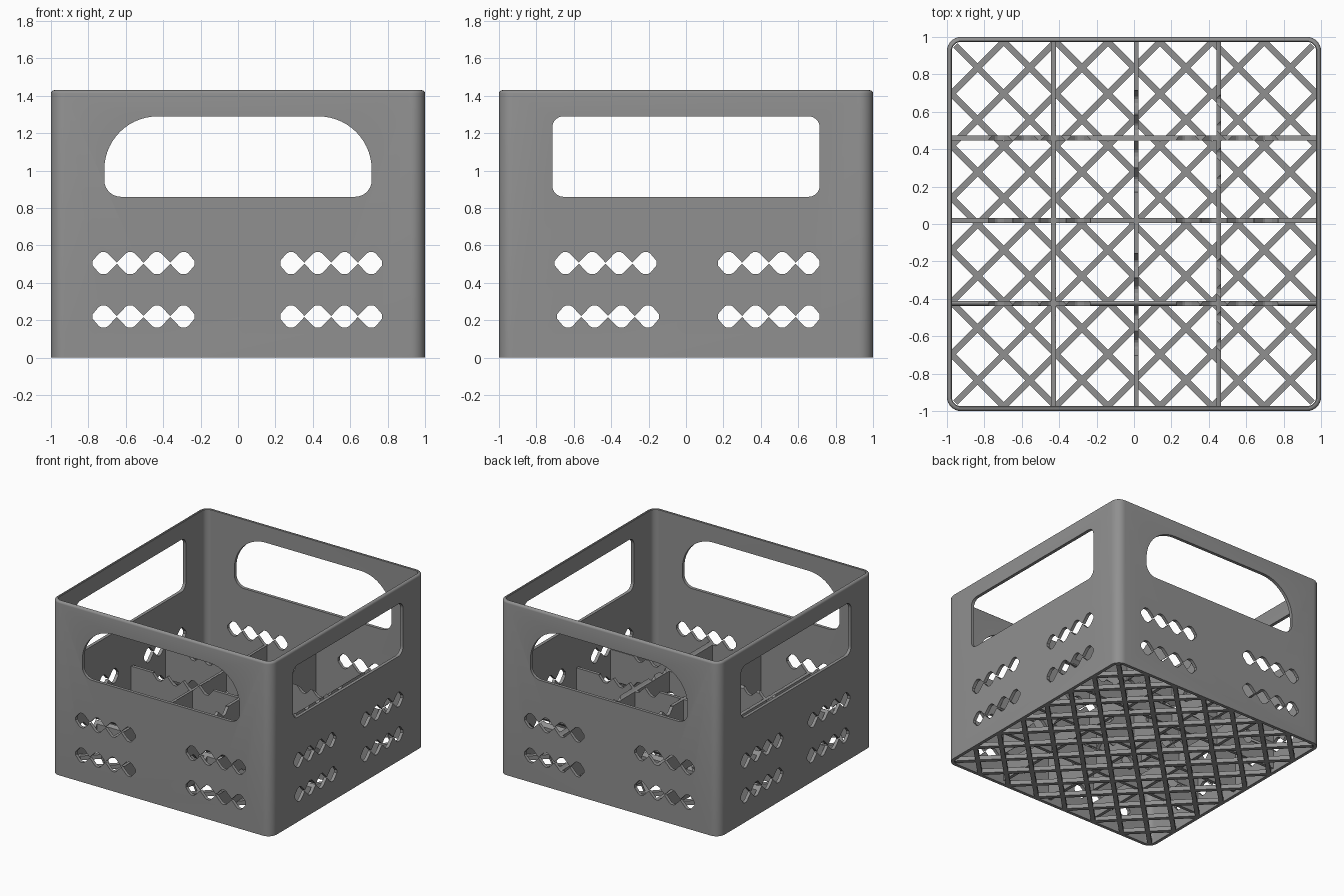
import bpy, bmesh, math
from mathutils import Matrix

if "Cube" in bpy.data.objects:
    bpy.data.objects.remove(bpy.data.objects["Cube"])

HEIGHT, WALL, RADIUS = 1.43, 0.026, 0.075

grey = bpy.data.materials.new("grey_plastic")
grey.diffuse_color = (0.28, 0.28, 0.28, 1)
grey.use_nodes = True
grey.node_tree.nodes["Principled BSDF"].inputs["Base Color"].default_value = grey.diffuse_color


def finish(bm, name):
    bmesh.ops.recalc_face_normals(bm, faces=bm.faces)
    mesh = bpy.data.meshes.new(name)
    bm.to_mesh(mesh)
    bm.free()
    mesh.materials.append(grey)
    obj = bpy.data.objects.new(name, mesh)
    bpy.context.collection.objects.link(obj)
    return obj


def rounded_rect(half_w, bottom, top, r_bottom, r_top, steps=10):
    """Counter-clockwise rounded rectangle, centred on the first axis."""
    pts = []
    corners = [(half_w, top, r_top, 0), (-half_w, top, r_top, 90),
               (-half_w, bottom, r_bottom, 180), (half_w, bottom, r_bottom, 270)]
    for u, v, r, start in corners:
        cu = u - math.copysign(r, u)
        cv = v - r if v == top else v + r
        for i in range(steps + 1):
            a = math.radians(start + 90 * i / steps)
            pts.append((cu + r * math.cos(a), cv + r * math.sin(a)))
    return pts


def diamond_row(cu, cv):
    """Outline of four blunt diamonds joined by narrow necks."""
    upper = [(-0.272, 0.012), (-0.264, 0.022)]
    for i in range(4):
        c = (i - 1.5) * 0.143
        upper += [(c - 0.024, 0.052), (c - 0.011, 0.059),
                  (c + 0.011, 0.059), (c + 0.024, 0.052)]
        if i < 3:
            upper.append((c + 0.0715, 0.003))
    upper += [(0.264, 0.022), (0.272, 0.012)]
    outline = upper + [(u, -v) for u, v in reversed(upper)]
    return [(cu + u, cv + v) for u, v in outline]


def cutter(name, outlines, along_x):
    bm = bmesh.new()
    for pts in outlines:
        ends = [[bm.verts.new((d, u, v) if along_x else (u, d, v)) for u, v in pts]
                for d in (-1.5, 1.5)]
        n = len(pts)
        bm.faces.new(ends[0])
        bm.faces.new(ends[1])
        for i in range(n):
            j = (i + 1) % n
            bm.faces.new((ends[0][i], ends[0][j], ends[1][j], ends[1][i]))
    obj = finish(bm, name)
    obj.hide_render = True
    return obj


def cut(obj, cutters):
    for c in cutters:
        mod = obj.modifiers.new("cut", 'BOOLEAN')
        mod.operation, mod.solver, mod.object = 'DIFFERENCE', 'EXACT', c
    bpy.context.view_layer.update()
    deps = bpy.context.evaluated_depsgraph_get()
    mesh = bpy.data.meshes.new_from_object(obj.evaluated_get(deps))
    obj.modifiers.clear()
    obj.data = mesh


def add_box(bm, size, location, angle=0):
    m = (Matrix.Translation(location) @ Matrix.Rotation(angle, 4, 'Z')
         @ Matrix.Diagonal((*size, 1)))
    bmesh.ops.create_cube(bm, size=1, matrix=m)


# Wall shell: rounded square rings lofted round a closed wall section
section = [(0, 0), (0, HEIGHT - 0.018)]
section += [(0.018 * (1 - math.cos(a)), HEIGHT - 0.018 * (1 - math.sin(a)))
            for a in (math.radians(d) for d in (22.5, 45, 67.5, 90))]
section += [(WALL - 0.004, HEIGHT), (WALL, HEIGHT - 0.004), (WALL, 0)]
bm = bmesh.new()
rings = []
for inset, z in section:
    h, r = 1 - inset, RADIUS - inset
    rings.append([bm.verts.new((x, y, z)) for x, y in rounded_rect(h, -h, h, r, r, 8)])
for k, ring in enumerate(rings):
    nxt = rings[(k + 1) % len(rings)]
    for i in range(len(ring)):
        j = (i + 1) % len(ring)
        bm.faces.new((ring[i], ring[j], nxt[j], nxt[i]))
crate_walls = finish(bm, "crate_walls")

# Cutters: handles and rows of vent holes running right through the crate
front_cutter = cutter(
    "front_back_cutter",
    [rounded_rect(0.715, 0.86, 1.29, 0.09, 0.285, 14)]
    + [diamond_row(u, v) for u in (-0.505, 0.498) for v in (0.22, 0.505)], False)
side_cutter = cutter(
    "side_cutter",
    [rounded_rect(0.715, 0.86, 1.29, 0.06, 0.06, 8),
     diamond_row(-0.43, 0.505), diamond_row(-0.417, 0.22),
     diamond_row(0.443, 0.505), diamond_row(0.443, 0.22)], True)
cutters = (front_cutter, side_cutter)
cut(crate_walls, cutters)

# Dividers, pierced by the same vents
low, high = 0.03, 0.5
for i, x in enumerate((-0.43, 0.012, 0.453)):
    bm = bmesh.new()
    add_box(bm, (0.026, 1.96, high - low), (x, 0, (low + high) / 2))
    cut(finish(bm, f"lengthwise_divider_{i + 1}"), cutters)
for i, y in enumerate((-0.425, 0.018, 0.46)):
    bm = bmesh.new()
    add_box(bm, (1.96, 0.026, high - low), (0, y, (low + high) / 2))
    cut(finish(bm, f"crosswise_divider_{i + 1}"), cutters)

# Diagonal lattice floor
bm = bmesh.new()
inner = 0.975
for k in range(-6, 7):
    c = k * 2 * inner / 7
    reach = inner - abs(c) / 2 - (0.02 if k == 0 else 0)
    for s in (1, -1):
        add_box(bm, (2 * reach * math.sqrt(2), 0.034, 0.035),
                (c / 2, -s * c / 2, 0.0175), s * math.pi / 4)
finish(bm, "lattice_floor")

for c in cutters:
    bpy.data.objects.remove(c)

# Smooth the rounded wall corners and hole edges only
bpy.ops.object.select_all(action='DESELECT')
crate_walls.select_set(True)
bpy.context.view_layer.objects.active = crate_walls
bpy.ops.object.shade_smooth_by_angle(angle=math.radians(30))
